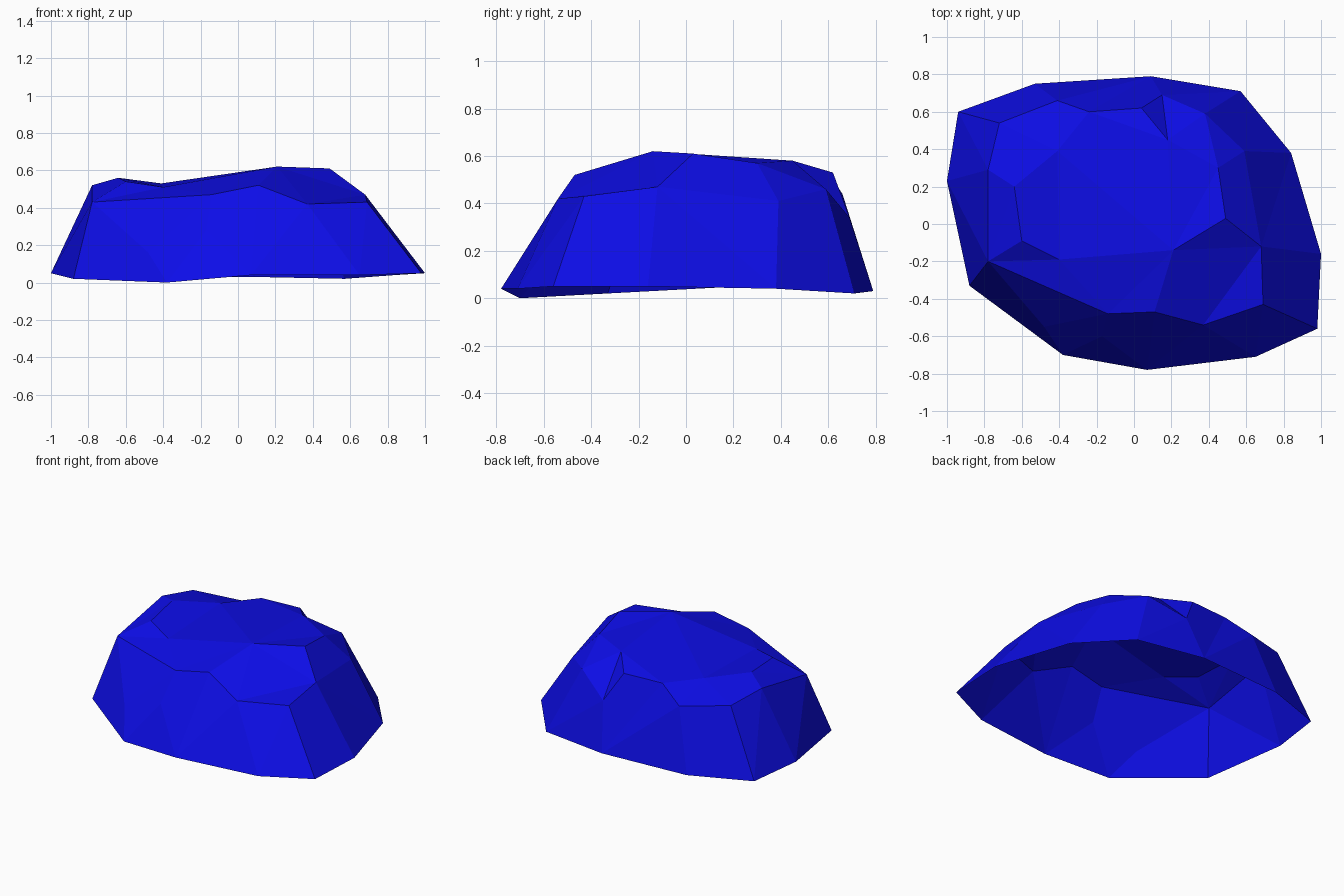
import bpy
import bmesh
from mathutils import Vector
from mathutils.geometry import delaunay_2d_cdt

default_cube = bpy.data.objects.get("Cube")
if default_cube:
    bpy.data.objects.remove(default_cube, do_unlink=True)

# Contours of the boulder, each running anticlockwise seen from above
ground_rim = [
    (-.88, -.33, .02), (-.38, -.70, 0), (.07, -.78, .04), (.65, -.71, .04),
    (.98, -.56, .05), (1, -.16, .05), (.84, .38, .04), (.57, .71, .02),
    (.09, .79, .03), (-.53, .75, .03), (-.94, .60, .04), (-1, .23, .05),
]
shoulder = [
    (-.78, -.20, .43), (-.14, -.48, .47), (.11, -.47, .52), (.37, -.54, .42),
    (.69, -.43, .43), (.68, -.12, .47), (.59, .39, .41), (.38, .59, .46),
    (.15, .69, .34), (.04, .62, .53), (-.24, .60, .53), (-.41, .66, .44),
    (-.72, .54, .48), (-.78, .29, .52),
]
crown = [
    (-.60, -.09, .54), (-.40, -.19, .51), (.21, -.14, .62), (.49, .03, .61),
    (.45, .30, .57), (.18, .45, .58), (-.41, .39, .53), (-.64, .20, .56),
]
# Chips in the flanks between the ground and the shoulder
flank_chips = [(-.48, -.55, .16), (-.17, -.60, .28), (.50, .62, .25)]
# Ridges running from the crown out to the shoulder
ridges = [(crown[2], shoulder[2]), (crown[3], shoulder[5]),
          (crown[4], shoulder[6]), (crown[5], shoulder[9]),
          (crown[0], shoulder[0]), (crown[1], shoulder[1])]


def closed_loop(points):
    return list(zip(points, points[1:] + points[:1]))


def faceted_shell(name, rim, inner_loops, loose_points, extra_edges, material):
    """Stretch flat facets over the contours, leaving the underside open."""
    points = list(rim)
    creases = closed_loop(rim) + extra_edges
    for loop in inner_loops:
        points += loop
        creases += closed_loop(loop)
    points += loose_points
    index = {p: i for i, p in enumerate(points)}
    edges = [(index[a], index[b]) for a, b in creases]
    flat = [Vector(p[:2]) for p in points]
    result = delaunay_2d_cdt(flat, edges, [], 1, 1e-5)
    flat_verts, facets, sources = result[0], result[2], result[3]

    bm = bmesh.new()
    verts = []
    for co, source in zip(flat_verts, sources):
        height = points[source[0]][2] if source else 0.4
        verts.append(bm.verts.new((co.x, co.y, height)))
    for facet in facets:
        bm.faces.new([verts[i] for i in facet])
    bm.normal_update()
    # Merge neighbouring facets that are almost level with each other
    bmesh.ops.dissolve_limit(bm, angle_limit=0.04, verts=bm.verts[:],
                             edges=bm.edges[:])
    mesh = bpy.data.meshes.new(name)
    bm.to_mesh(mesh)
    bm.free()
    mesh.materials.append(material)
    obj = bpy.data.objects.new(name, mesh)
    bpy.context.collection.objects.link(obj)
    return obj


# Single deep blue colour
blue = bpy.data.materials.new("deep_blue")
blue.use_nodes = True
colour = (.004, .004, .8, 1)
blue.diffuse_color = colour
blue.node_tree.nodes["Principled BSDF"].inputs["Base Color"].default_value = colour

# Boulder
faceted_shell("boulder", ground_rim, [shoulder, crown], flank_chips, ridges, blue)
